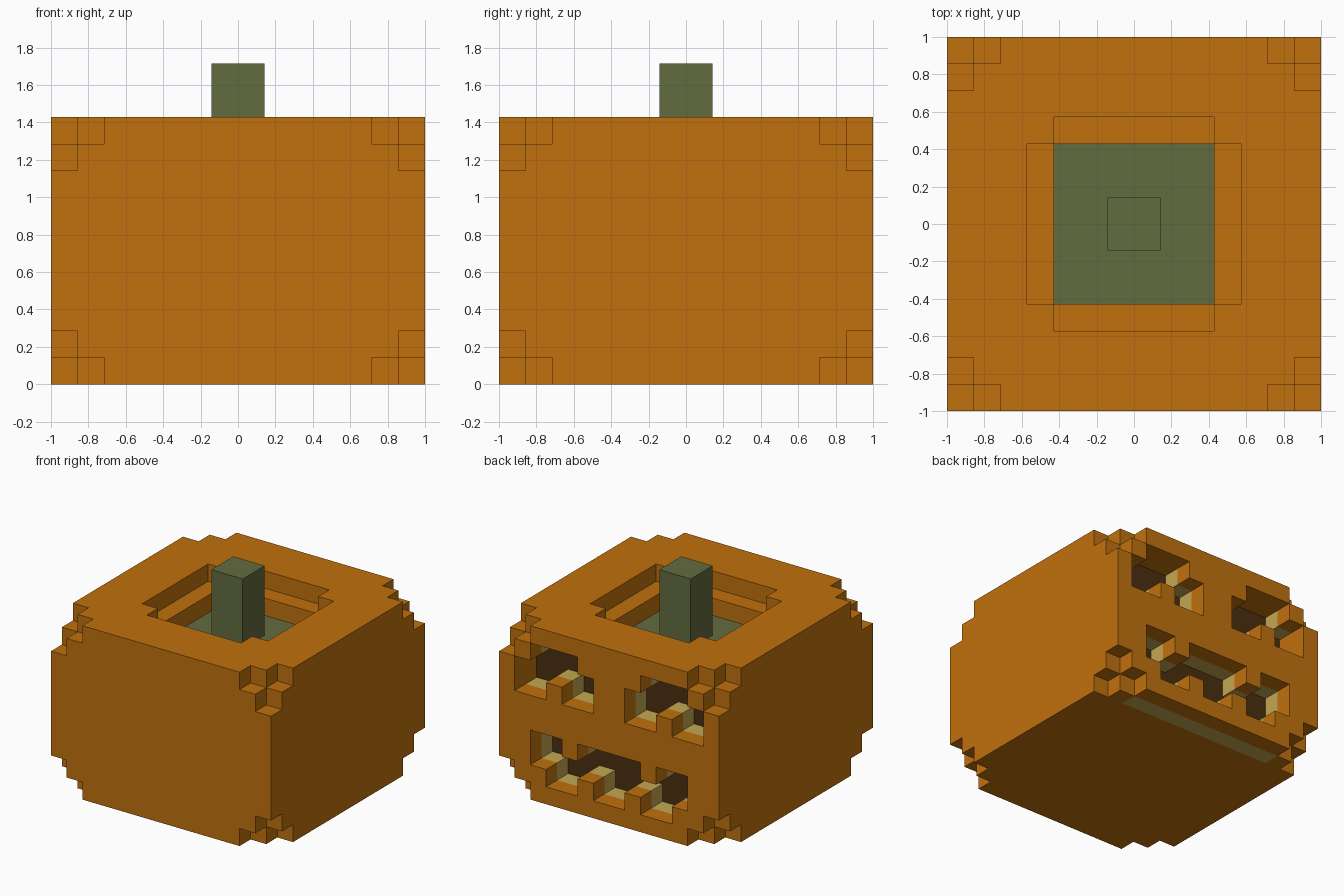
import bpy
import bmesh
from itertools import product
from math import radians

cube = bpy.data.objects.get("Cube")
if cube:
    bpy.data.objects.remove(cube, do_unlink=True)

UNIT = 1 / 7          # edge of one block
W, H = 14, 10         # body width and height in blocks


def material(name, rgb):
    linear = [(c / 255 / 12.92) if c < 11 else ((c / 255 + 0.055) / 1.055) ** 2.4 for c in rgb]
    mat = bpy.data.materials.new(name)
    mat.use_nodes = True
    mat.diffuse_color = (*linear, 1)
    bsdf = mat.node_tree.nodes["Principled BSDF"]
    bsdf.inputs["Base Color"].default_value = (*linear, 1)
    bsdf.inputs["Roughness"].default_value = 0.9
    return mat


def box(xs, ys, zs):
    """Set of block cells in the given half-open ranges."""
    return set(product(range(*xs), range(*ys), range(*zs)))


# Body with its stepped corners
body = box((0, W), (0, W), (0, H))
for sx, sy, sz in product((0, 1), repeat=3):
    for step in ((0, 0, 0), (1, 0, 0), (0, 1, 0), (0, 0, 1)):
        body.discard(tuple(n - 1 - s if far else s
                           for n, far, s in zip((W, W, H), (sx, sy, sz), step)))

# Stepped opening in the top
body -= box((4, 10), (3, 11), (9, 10)) | box((3, 11), (4, 10), (9, 10))
body -= box((4, 10), (4, 10), (7, 9))

# Carved face, one string per row from the top down
FACE = [
    "..............",
    "..###....###..",
    ".#####..#####.",
    ".##.##..##.##.",
    "..............",
    "..............",
    "..##.####.##..",
    "..##########..",
    "...##.##.##...",
    "..............",
]
holes = {(i, j, H - 1 - row) for row, line in enumerate(FACE)
         for i, mark in enumerate(line) if mark == "#" for j in (12, 13)}
body -= holes

# Pale lining behind the carved wall and the dark core behind that
lining = (box((1, 13), (12, 13), (1, 9)) | box((2, 12), (12, 13), (0, 1))) - holes
core = box((1, 13), (11, 12), (1, 9))
body -= lining | core

# Sunken lid and its stalk
lid = box((4, 10), (4, 10), (7, 8))
stalk = box((6, 8), (6, 8), (8, 12))

solid = body | lining | core | lid | stalk


def build(name, cells, mat):
    """Skin the exposed sides of the cells and merge flat areas."""
    bm = bmesh.new()
    for cell in cells:
        for axis, side in product(range(3), (0, 1)):
            beside = list(cell)
            beside[axis] += 2 * side - 1
            if tuple(beside) in solid:
                continue
            b, c = (axis + 1) % 3, (axis + 2) % 3
            loop = [(0, 0), (1, 0), (1, 1), (0, 1)]
            verts = []
            for db, dc in (loop if side else reversed(loop)):
                p = list(cell)
                p[axis] += side
                p[b] += db
                p[c] += dc
                verts.append(bm.verts.new(((p[0] - W / 2) * UNIT, (p[1] - W / 2) * UNIT, p[2] * UNIT)))
            bm.faces.new(verts)
    bmesh.ops.remove_doubles(bm, verts=bm.verts, dist=UNIT / 100)
    bmesh.ops.dissolve_limit(bm, angle_limit=radians(1), verts=bm.verts, edges=bm.edges)
    mesh = bpy.data.meshes.new(name)
    bm.to_mesh(mesh)
    bm.free()
    mesh.materials.append(mat)
    bpy.context.collection.objects.link(bpy.data.objects.new(name, mesh))


orange = material("orange_rind", (192, 113, 14))
green = material("stalk_green", (98, 108, 62))
yellow = material("pale_yellow", (196, 168, 82))
brown = material("dark_brown", (74, 47, 16))

build("carved_body", body, orange)
build("face_lining", lining, yellow)
build("dark_core", core, brown)
build("sunken_lid", lid, green)
build("stalk", stalk, green)
